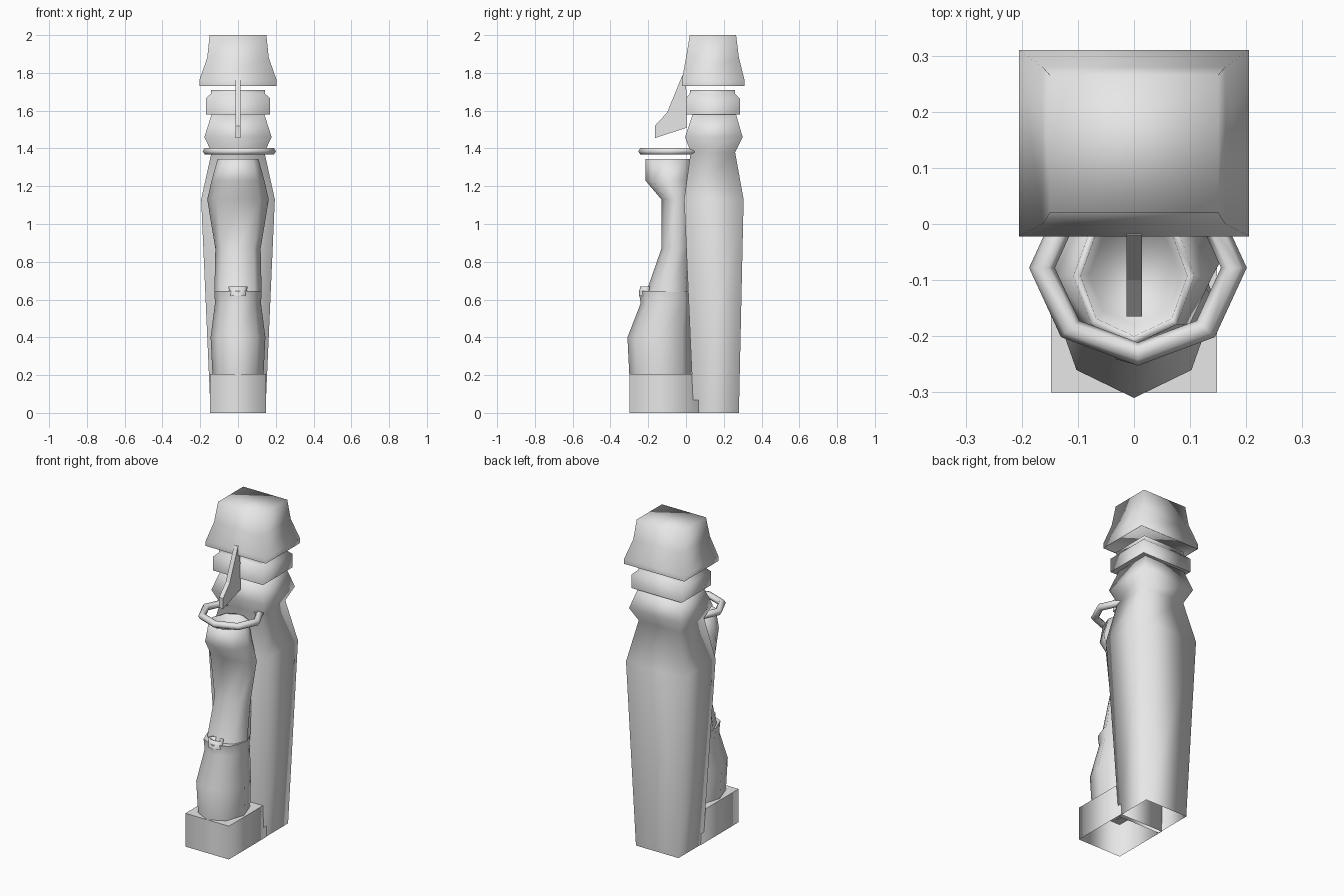
import bpy, bmesh, math

if "Cube" in bpy.data.objects:
    bpy.data.objects.remove(bpy.data.objects["Cube"])

stone = bpy.data.materials.new("pale_grey_stone")
stone.use_nodes = True
grey = (0.8, 0.8, 0.8, 1)
stone.diffuse_color = grey
stone.node_tree.nodes["Principled BSDF"].inputs["Base Color"].default_value = grey


def finish(name, bm, smooth=True):
    bmesh.ops.recalc_face_normals(bm, faces=bm.faces)
    for f in bm.faces:
        f.smooth = smooth
    mesh = bpy.data.meshes.new(name)
    bm.to_mesh(mesh)
    bm.free()
    mesh.materials.append(stone)
    obj = bpy.data.objects.new(name, mesh)
    bpy.context.collection.objects.link(obj)
    return obj


def box_ring(z, half, front, back):
    return [(-half, front, z), (half, front, z), (half, back, z), (-half, back, z)]


def oval_ring(z, half, front, back, sides=8):
    cy, ry = (front + back) / 2, (back - front) / 2
    turn = [math.tau * i / sides - math.pi / 2 for i in range(sides)]
    return [(half * math.cos(a), cy + ry * math.sin(a), z) for a in turn]


def loft(name, ring, sections, top=True, bottom=False, hard_ends=False):
    """Skin a stack of cross-sections (z, half width, front y, back y)."""
    bm = bmesh.new()
    rings = [[bm.verts.new(p) for p in ring(*s)] for s in sections]
    n = len(rings[0])
    for low, high in zip(rings, rings[1:]):
        for i in range(n):
            j = (i + 1) % n
            bm.faces.new((low[i], low[j], high[j], high[i]))
    ends = ([rings[-1]] if top else []) + ([rings[0]] if bottom else [])
    for end in ends:
        bm.faces.new(end)
    if hard_ends:
        for end in ends:
            for i in range(n):
                bm.edges.get((end[i], end[(i + 1) % n])).smooth = False
    return finish(name, bm)


# Tapered square pillar with a waisted neck, open underneath
loft("pillar", box_ring, [
    (0, .145, .04, .28), (1.13, .195, -.01, .305), (1.38, .14, .025, .26),
    (1.46, .178, -.005, .30), (1.58, .14, .035, .265)])

# Collar band and flared cap
loft("collar", box_ring, [
    (1.58, .17, 0, .285), (1.665, .17, 0, .285),
    (1.69, .143, .02, .26), (1.71, .143, .02, .26)], bottom=True, hard_ends=True)
loft("cap", box_ring, [
    (1.73, .205, -.022, .31), (1.76, .205, -.022, .31),
    (1.88, .163, 0, .28), (2, .15, .02, .265)])
loft("cap_underside", box_ring, [(1.731, .204, -.02, .308), (1.732, .204, -.02, .308)])

# Plinth under the front figure, open underneath
loft("plinth", box_ring, [(0, .148, -.3, .065), (.205, .148, -.3, .065)], hard_ends=True)

# Lower and upper halves of the figure; the upper one ends in a hollow cup
loft("figure_lower", oval_ring, [
    (.2, .135, -.3, .03), (.4, .145, -.31, .03),
    (.58, .122, -.24, .03), (.645, .125, -.25, .03)], hard_ends=True)
loft("figure_upper", oval_ring, [
    (.64, .125, -.21, .03), (.87, .12, -.13, .03), (1.13, .163, -.13, .03),
    (1.23, .14, -.215, .03), (1.345, .108, -.215, .03),
    (1.345, .095, -.2, .015), (1.25, .08, -.18, 0)])

# Small hollow spout on the waist ledge
loft("spout", oval_ring, [
    (.62, .045, -.25, -.19), (.67, .05, -.243, -.185),
    (.67, .04, -.235, -.193), (.64, .035, -.23, -.198)])

# Octagonal ring around the cup
bm = bmesh.new()
segments, tube = 8, 6
loops = []
for i in range(segments):
    a = math.tau * i / segments
    loop = []
    for k in range(tube):
        b = math.tau * k / tube
        r = .171 + .023 * math.cos(b)
        loop.append(bm.verts.new((.007 + r * math.cos(a), -.078 + .9 * r * math.sin(a),
                                  1.385 + .02 * math.sin(b))))
    loops.append(loop)
for i in range(segments):
    p, q = loops[i], loops[(i + 1) % segments]
    for k in range(tube):
        m = (k + 1) % tube
        bm.faces.new((p[k], q[k], q[m], p[m]))
finish("ring", bm)

# Thin beak plate hanging from the cap
bm = bmesh.new()
outline = [(0, 1.785), (-.02, 1.785), (-.1, 1.59), (-.165, 1.52), (-.165, 1.455), (.005, 1.51)]
face = bm.faces.new([bm.verts.new((-.013, y, z)) for y, z in outline])
side = bmesh.ops.extrude_face_region(bm, geom=[face])["geom"]
bmesh.ops.translate(bm, vec=(.027, 0, 0),
                    verts=[v for v in side if isinstance(v, bmesh.types.BMVert)])
finish("beak", bm, smooth=False)
